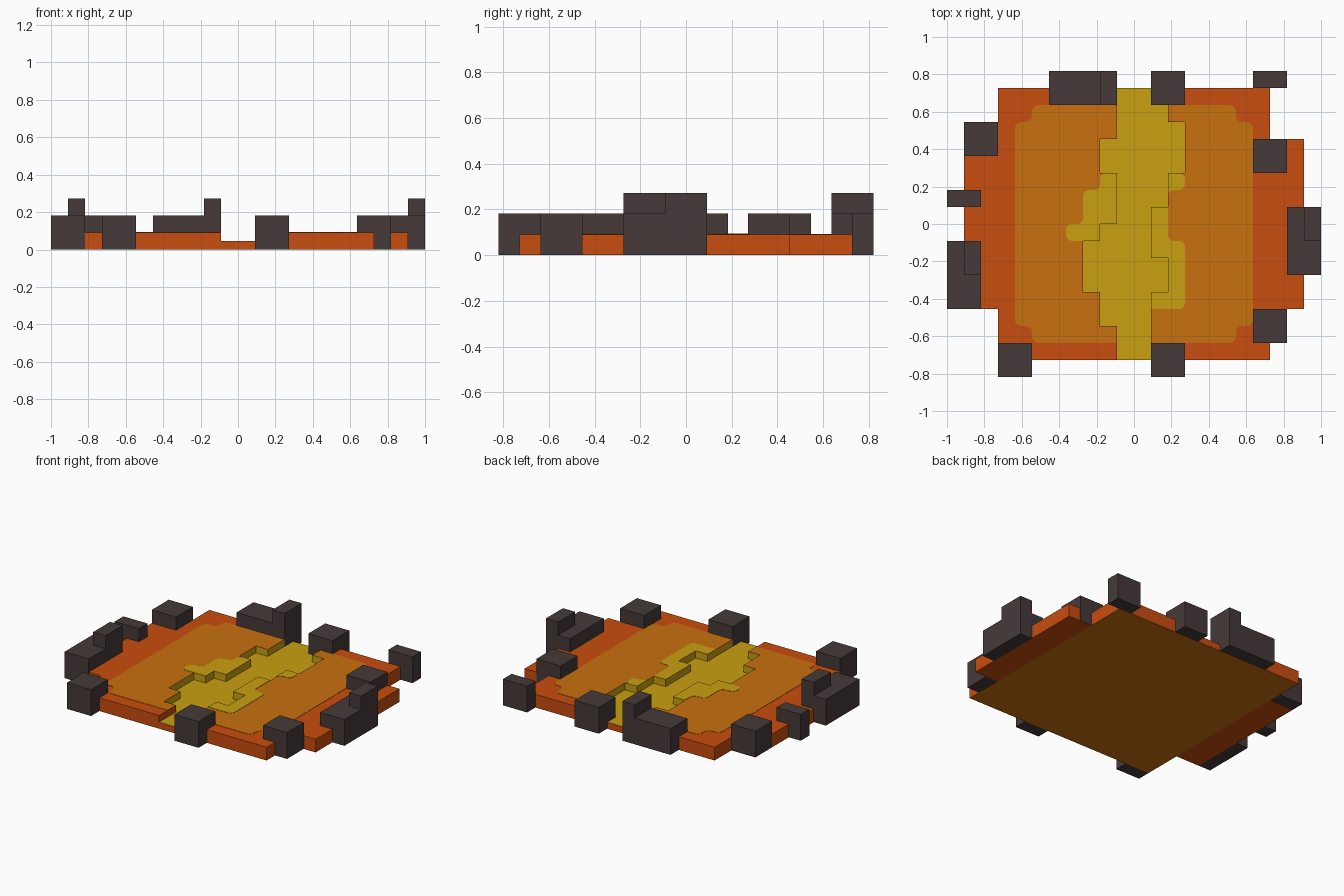
import bpy, bmesh

if "Cube" in bpy.data.objects:
    bpy.data.objects.remove(bpy.data.objects["Cube"], do_unlink=True)

U = 1 / 11  # one grid unit
GAP = 0.001  # keeps touching surfaces apart


def material(name, rgb):
    linear = [((c / 255 + 0.055) / 1.055) ** 2.4 for c in rgb] + [1]
    mat = bpy.data.materials.new(name)
    mat.use_nodes = True
    mat.diffuse_color = linear
    mat.node_tree.nodes["Principled BSDF"].inputs["Base Color"].default_value = linear
    return mat


orange = material("deep_orange", (201, 77, 14))
amber = material("amber", (200, 112, 14))
yellow = material("molten_yellow", (200, 160, 16))
stone = material("dark_stone", (69, 58, 57))


def prism(name, outline, z0, z1, mats, rounding=0):
    """Extrude an outline given in grid units, optionally with rounded corners."""
    bm = bmesh.new()
    bm.faces.new([bm.verts.new((x * U, y * U, z0)) for x, y in outline])
    if rounding:
        bmesh.ops.bevel(bm, geom=bm.verts[:], offset=rounding * U, segments=3,
                        profile=0.5, affect='VERTICES')
    new = bmesh.ops.extrude_face_region(bm, geom=bm.faces[:])["geom"]
    bmesh.ops.translate(bm, vec=(0, 0, z1 - z0),
                        verts=[g for g in new if isinstance(g, bmesh.types.BMVert)])
    bmesh.ops.recalc_face_normals(bm, faces=bm.faces[:])
    mesh = bpy.data.meshes.new(name)
    bm.to_mesh(mesh)
    bm.free()
    for mat in mats:
        mesh.materials.append(mat)
    obj = bpy.data.objects.new(name, mesh)
    bpy.context.collection.objects.link(obj)
    return obj


def rect(x0, x1, y0, y1, grow=0.0):
    g = grow / U
    return [(x0 - g, y0 - g), (x1 + g, y0 - g), (x1 + g, y1 + g), (x0 - g, y1 + g)]


def cut(obj, cutter):
    mod = obj.modifiers.new("channel_cut", 'BOOLEAN')
    mod.operation = 'DIFFERENCE'
    mod.solver = 'EXACT'
    mod.object = cutter
    bpy.context.view_layer.objects.active = obj
    bpy.ops.object.modifier_apply(modifier=mod.name)


# Stepped channel: right bank going back, then left bank coming forward
channel = [(1, -9), (1, -4), (2, -4), (2, -2), (1, -2), (1, 1), (2, 1), (2, 3),
           (3, 3), (3, 6), (2, 6), (2, 7), (1, 7), (1, 9),
           (-1, 9), (-1, 5), (-2, 5), (-2, 3), (-1, 3), (-1, 0), (-2, 0),
           (-2, -1), (-3, -1), (-3, -4), (-2, -4), (-2, -6), (-1, -6), (-1, -9)]
cutter = prism("channel_cutter", channel, U / 2, 2 * U, [yellow])
cutter.hide_render = True

# Ground slab, with a molten channel and an amber underside
slab = prism("ground_slab", rect(-8, 8, -8, 8), 0, U, [orange, amber, yellow])
cut(slab, cutter)
for face in slab.data.polygons:
    c, n = face.center / U, face.normal
    floor = n.z > 0.5 and c.z < 0.75
    wall = abs(n.z) < 0.5 and abs(c.x) < 3.5 and abs(c.y) < 6.9
    face.material_index = 1 if n.z < -0.5 else 2 if floor or wall else 0

# Side ledges
for side, name in ((1, "left_ledge"), (-1, "right_ledge")):
    x0, x1 = sorted((side * 8, side * 10))
    prism(name, rect(x0, x1, -5, 5), 0, U, [orange])

# Painted glow zones
glow = [(7, -6), (7, 6), (6, 6), (6, 7), (-6, 7), (-6, 6),
        (-7, 6), (-7, -6), (-6, -6), (-6, -7), (6, -7), (6, -6)]
right_patch = [(0, -1), (-4, -1), (-4, 0), (-3, 0), (-3, 2), (-2, 2), (-2, 3), (0, 3)]
left_patch = [(0, -5), (3, -5), (3, -1), (2, -1), (2, 2), (3, 2), (3, 3), (0, 3)]
for name, outline, thick, mat in (("amber_glow", glow, 0.002, amber),
                                  ("right_hot_patch", right_patch, 0.004, yellow),
                                  ("left_hot_patch", left_patch, 0.004, yellow)):
    cut(prism(name, outline, U, U + thick, [mat], rounding=0.35), cutter)
bpy.data.objects.remove(cutter, do_unlink=True)

# Rim stones: x range, y range
stones = [(-11, -9, -5, -1), (-11, -9, 1, 2), (-10, -8, 4, 6), (-5, -1, 7, 9),
          (1, 3, 7, 9), (7, 9, 8, 9), (7, 9, 3, 5), (9, 11, -3, 1),
          (7, 9, -7, -5), (1, 3, -9, -7), (-8, -6, -9, -7)]
for i, box in enumerate(stones):
    prism(f"rim_stone_{i + 1}", rect(*box, GAP), GAP, 2 * U, [stone])

# Raised tops on three of the stones
for i, box in enumerate([(-10, -9, -3, -1), (-2, -1, 7, 9), (10, 11, -1, 1)]):
    prism(f"stone_top_{i + 1}", rect(*box, GAP), 2 * U, 3 * U, [stone])
